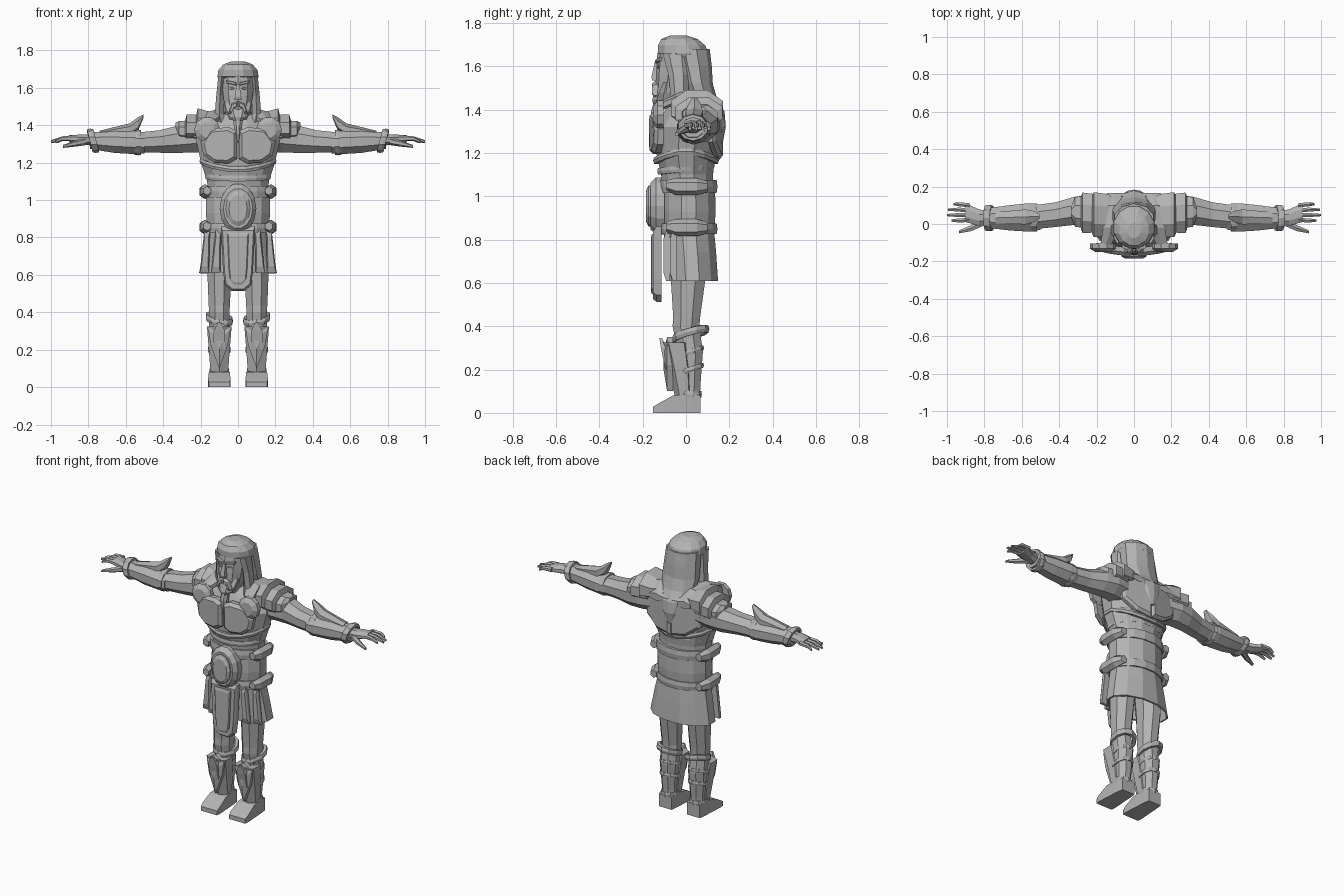
import bpy, bmesh, math
from mathutils import Vector

grey = bpy.data.materials.new("plain_grey")
grey.diffuse_color = (0.45, 0.45, 0.45, 1)


def finish(name, bm, mirror=False):
    bmesh.ops.recalc_face_normals(bm, faces=bm.faces)
    me = bpy.data.meshes.new(name)
    bm.to_mesh(me)
    bm.free()
    me.materials.append(grey)
    ob = bpy.data.objects.new(name, me)
    bpy.context.collection.objects.link(ob)
    if mirror:
        ob.modifiers.new("mirror", 'MIRROR').use_mirror_merge = False
    return ob


def bridge(bm, rings, closed=False):
    n = len(rings[0])
    pairs = list(zip(rings, rings[1:] + rings[:1])) if closed else list(zip(rings, rings[1:]))
    for a, b in pairs:
        for i in range(n):
            j = (i + 1) % n
            bm.faces.new((a[i], a[j], b[j], b[i]))


def loft(name, secs, axis='z', n=8, mirror=False, caps=True):
    """Sections are (position, centre a, centre b, half size a, half size b)."""
    bm = bmesh.new()
    rings = []
    k = 1 / math.cos(math.pi / n)
    for t, ca, cb, ra, rb in secs:
        ring = []
        for i in range(n):
            w = 2 * math.pi * (i + 0.5) / n
            a, b = ca + ra * k * math.cos(w), cb + rb * k * math.sin(w)
            ring.append(bm.verts.new({'z': (a, b, t), 'x': (t, a, b), 'y': (a, t, b)}[axis]))
        rings.append(ring)
    bridge(bm, rings)
    if caps:
        bm.faces.new(rings[0])
        bm.faces.new(rings[-1])
    return finish(name, bm, mirror)


def plate(name, outline, y, depth, inset=0.8, mirror=False, bend=0.0):
    """Front-facing plate from an x,z outline with a bevelled face; bend curves it back."""
    bm = bmesh.new()
    cx = sum(p[0] for p in outline) / len(outline)
    cz = sum(p[1] for p in outline) / len(outline)
    rings = []
    for s, d in ((1, 0), (1, 0.6), (inset, 1)):
        rings.append([bm.verts.new((cx + (x - cx) * s, y - depth * d + bend * x * x, cz + (z - cz) * s))
                      for x, z in outline])
    bridge(bm, rings)
    bm.faces.new(rings[0])
    bm.faces.new(rings[-1])
    return finish(name, bm, mirror)


def oval(cx, cz, rx, rz, n=12):
    return [(cx + rx * math.cos(2 * math.pi * i / n), cz + rz * math.sin(2 * math.pi * i / n)) for i in range(n)]


def band(name, cx, cy, rx, ry, thick, height, zf, n=16, mirror=False, axis='z'):
    """Ring with a bevelled profile; zf gives its centre height from the angle."""
    bm = bmesh.new()
    rings = []
    for d, h in ((0, -.5), (.8, -.5), (1, 0), (.8, .5), (0, .5)):
        ring = []
        for i in range(n):
            w = 2 * math.pi * (i + 0.5) / n
            p = (cx + (rx + thick * d) * math.cos(w), cy + (ry + thick * d) * math.sin(w), zf(w) + height * h)
            ring.append(bm.verts.new(p if axis == 'z' else (p[2], p[0], p[1])))
        rings.append(ring)
    bridge(bm, rings, True)
    return finish(name, bm, mirror)


# torso and chest armour
loft("torso", [(.80, 0, .01, .16, .11), (1.0, 0, .01, .16, .115), (1.1, 0, .005, .165, .12),
               (1.19, 0, .0, .195, .135), (1.32, 0, .01, .225, .15), (1.40, 0, .035, .2, .13),
               (1.46, 0, .03, .11, .09)], n=12)
plate("chest_plate", [(.006, 1.22), (.05, 1.195), (.13, 1.2), (.185, 1.24), (.2, 1.31), (.15, 1.38),
                      (.05, 1.39), (.006, 1.37)], -.125, .045, .82, True, .6)
band("chest_rim", 0, 0, .185, .13, .025, .03, lambda w: 1.195 - .035 * abs(math.sin(w)) + .02 * abs(math.cos(w)), 16)
band("rib_rim", 0, 0, .165, .12, .015, .03, lambda w: 1.13 + .015 * math.sin(w), 16)
plate("back_plate", [(0, 1.17), (.1, 1.185), (.19, 1.25), (.2, 1.36), (.12, 1.42), (0, 1.42)],
      .135, -.035, .85, True, -.9)
plate("chest_disc", oval(.165, 1.375, .07, .07, 10), -.105, .045, .6, True)

# waist armour
loft("wide_belt", [(.86, 0, .012, .165, .12), (.93, 0, .012, .172, .125), (1.03, 0, .012, .17, .122)], n=12)
band("upper_belt", 0, .01, .165, .118, .02, .06, lambda w: 1.045, 16)
band("lower_belt", 0, .01, .162, .118, .02, .05, lambda w: .85, 16)
for nm, z in (("upper_hip_pad", 1.045), ("lower_hip_pad", .855)):
    loft(nm, [(-.09, .165, z + .005, .02, .02), (-.05, .175, z, .028, .034), (.05, .178, z, .028, .034),
              (.1, .16, z, .02, .022)], 'y', 6, True)
plate("buckle_rim", oval(0, .955, .098, .135, 14), -.1, .065, .8)
plate("buckle_centre", oval(0, .955, .066, .095, 12), -.155, .03, .75)

# skirt and front hanging panel
skirt = loft("skirt", [(.61, 0, .03, .208, .118), (.74, 0, .022, .185, .117), (.86, 0, .012, .16, .116)],
             n=12, caps=False)
sol = skirt.modifiers.new("thickness", 'SOLIDIFY')
sol.thickness = .012
for i, x in enumerate((.11, .17)):
    plate("skirt_fold_%d" % (i + 1), [(x - .015, .61), (x + .035, .61), (x + .01, .84), (x - .02, .84)],
          -.075 + .03 * i, .028, .7, True)
panel = [(-.092, .86), (-.08, .62), (-.07, .545), (-.035, .513), (.035, .513), (.07, .545), (.08, .62), (.092, .86)]
plate("front_panel", panel, -.112, .04, .9)
plate("front_panel_inlay", [(x * .62, .69 + (z - .69) * .8) for x, z in panel], -.15, .012, .9)

# legs
loft("leg", [(.05, .1, .015, .046, .05), (.12, .1, .018, .044, .048), (.28, .1, .02, .056, .058),
             (.40, .1, .0, .054, .062), (.44, .1, .003, .057, .062), (.62, .1, .01, .064, .08),
             (.80, .09, .012, .07, .09)], n=8, mirror=True)
loft("foot", [(-.152, .1, .014, .056, .014), (-.13, .1, .021, .06, .021), (-.06, .1, .04, .056, .04),
              (.03, .1, .045, .05, .045), (.068, .1, .04, .045, .04)], 'y', 4, True)
band("ankle_band", .1, .015, .044, .046, .012, .03, lambda w: .085, 10, True)
loft("shin_guard", [(.08, .1, -.008, .047, .038), (.2, .1, -.022, .056, .053), (.30, .1, -.04, .064, .06),
                    (.325, .1, -.045, .066, .062)], n=6, mirror=True)
plate("shin_crest", [(.1, .1), (.145, .22), (.16, .31), (.1, .35), (.04, .31), (.055, .22)], -.06, .045, .3, True)
loft("shin_point", [(.2, .1, -.075, .03, .02), (.3, .1, -.1, .03, .016), (.345, .1, -.117, .008, .006)], n=4, mirror=True)
band("knee_band", .1, .022, .052, .062, .024, .034, lambda w: .365 + .022 * math.sin(w) + .012 * math.cos(w), 10, True)
for i, z in enumerate((.2, .28)):
    band("calf_strap_%d" % (i + 1), .1, .015, .05, .054, .014, .022, lambda w, z=z: z + .02 * math.sin(w), 10, True)

# arms
loft("arm", [(.15, .05, 1.34, .09, .085), (.24, .07, 1.335, .085, .08), (.32, .07, 1.325, .075, .073),
             (.42, .05, 1.313, .066, .06), (.52, .038, 1.308, .064, .055)], 'x', 8, True)
loft("bracer", [(.50, .035, 1.305, .066, .055), (.56, .035, 1.308, .076, .062), (.66, .033, 1.312, .068, .06),
                (.79, .032, 1.317, .052, .044)], 'x', 8, True)
band("elbow_cuff", .035, 1.308, .066, .055, .014, .035, lambda w: .535, 10, True, 'x')
band("wrist_cuff", .032, 1.317, .054, .045, .02, .035, lambda w: .775 + .015 * math.sin(w), 10, True, 'x')
loft("bracer_fin", [(.505, .04, 1.448, .012, .008), (.535, .04, 1.405, .03, .032), (.58, .038, 1.375, .04, .03),
                    (.74, .033, 1.355, .03, .014)], 'x', 6, True)

# hands
loft("palm", [(.78, .03, 1.32, .036, .03), (.83, .035, 1.325, .044, .026), (.90, .06, 1.328, .05, .019)], 'x', 8, True)
for i, (y, end) in enumerate(((.022, .975), (.048, 1.0), (.074, .995), (.1, .965))):
    yt = y + (y - .05) * .12
    loft("finger_%d" % (i + 1), [(.88, y, 1.33, .0115, .014), (.94, yt, 1.328, .0105, .011),
                                (end, yt, 1.312, .006, .007)], 'x', 6, True)
loft("thumb", [(.81, .01, 1.315, .022, .018), (.87, -.022, 1.302, .016, .014), (.935, -.042, 1.287, .008, .007)],
     'x', 6, True)

# layered shoulder guards
loft("inner_shoulder_guard", [(.07, .04, 1.41, .08, .05), (.14, .045, 1.405, .115, .065), (.215, .05, 1.405, .12, .085),
                              (.225, .05, 1.39, .1, .06)], 'x', 8, True)
loft("middle_shoulder_guard", [(.17, .055, 1.385, .1, .07), (.275, .06, 1.385, .108, .072), (.283, .06, 1.375, .09, .05)],
     'x', 8, True)
loft("outer_shoulder_guard", [(.2, .06, 1.36, .09, .07), (.315, .065, 1.37, .08, .052), (.335, .065, 1.385, .03, .03)],
     'x', 8, True)
loft("collar_strap", [(-.11, .15, 1.42, .03, .02), (-.02, .12, 1.46, .045, .02), (.1, .11, 1.45, .05, .02),
                      (.165, .1, 1.39, .045, .02)], 'y', 6, True)

# head and face
loft("neck", [(1.40, 0, -.01, .07, .07), (1.52, 0, -.02, .065, .065)], n=8)
loft("face", [(1.43, 0, -.085, .045, .045), (1.48, 0, -.07, .068, .068), (1.56, 0, -.055, .08, .082),
              (1.64, 0, -.045, .085, .085), (1.70, 0, -.04, .08, .08)], n=10)
loft("nose", [(1.535, 0, -.138, .018, .018), (1.55, 0, -.142, .017, .018), (1.62, 0, -.13, .008, .014)], n=4)
plate("brow", [(.008, 1.612), (.06, 1.625), (.065, 1.64), (.01, 1.63)], -.122, .022, .7, True, 3)
plate("eye", oval(.034, 1.598, .016, .007, 8), -.13, .008, .7, True, 3)
plate("moustache", [(0, 1.53), (.035, 1.515), (.052, 1.465), (.038, 1.46), (.022, 1.495), (0, 1.505)],
      -.13, .026, .7, True)
plate("lower_lip", oval(0, 1.492, .024, .008, 8), -.13, .02, .7)

# beard
loft("beard", [(1.525, 0, -.09, .072, .035), (1.48, 0, -.108, .062, .038), (1.445, 0, -.12, .045, .036),
               (1.425, 0, -.128, .024, .024), (1.39, 0, -.136, .022, .026), (1.345, 0, -.142, .015, .018),
               (1.305, 0, -.145, .006, .008)], n=8)

# hair
loft("hair_cap", [(1.635, 0, .012, .1, .098), (1.66, 0, -.014, .11, .115), (1.695, 0, -.02, .105, .11),
                  (1.725, 0, -.03, .078, .085), (1.742, 0, -.035, .035, .04)], n=12)
loft("back_hair", [(1.25, 0, .158, .018, .012), (1.32, 0, .15, .055, .032), (1.39, 0, .115, .085, .06),
                   (1.45, 0, .075, .108, .065), (1.52, 0, .05, .115, .07), (1.6, 0, .035, .11, .08),
                   (1.68, 0, .02, .105, .085)], n=10)
loft("side_hair", [(1.39, .085, -.05, .016, .018), (1.46, .1, -.03, .024, .035), (1.56, .096, -.035, .02, .04),
                   (1.66, .088, -.05, .018, .05)], n=6, mirror=True)
